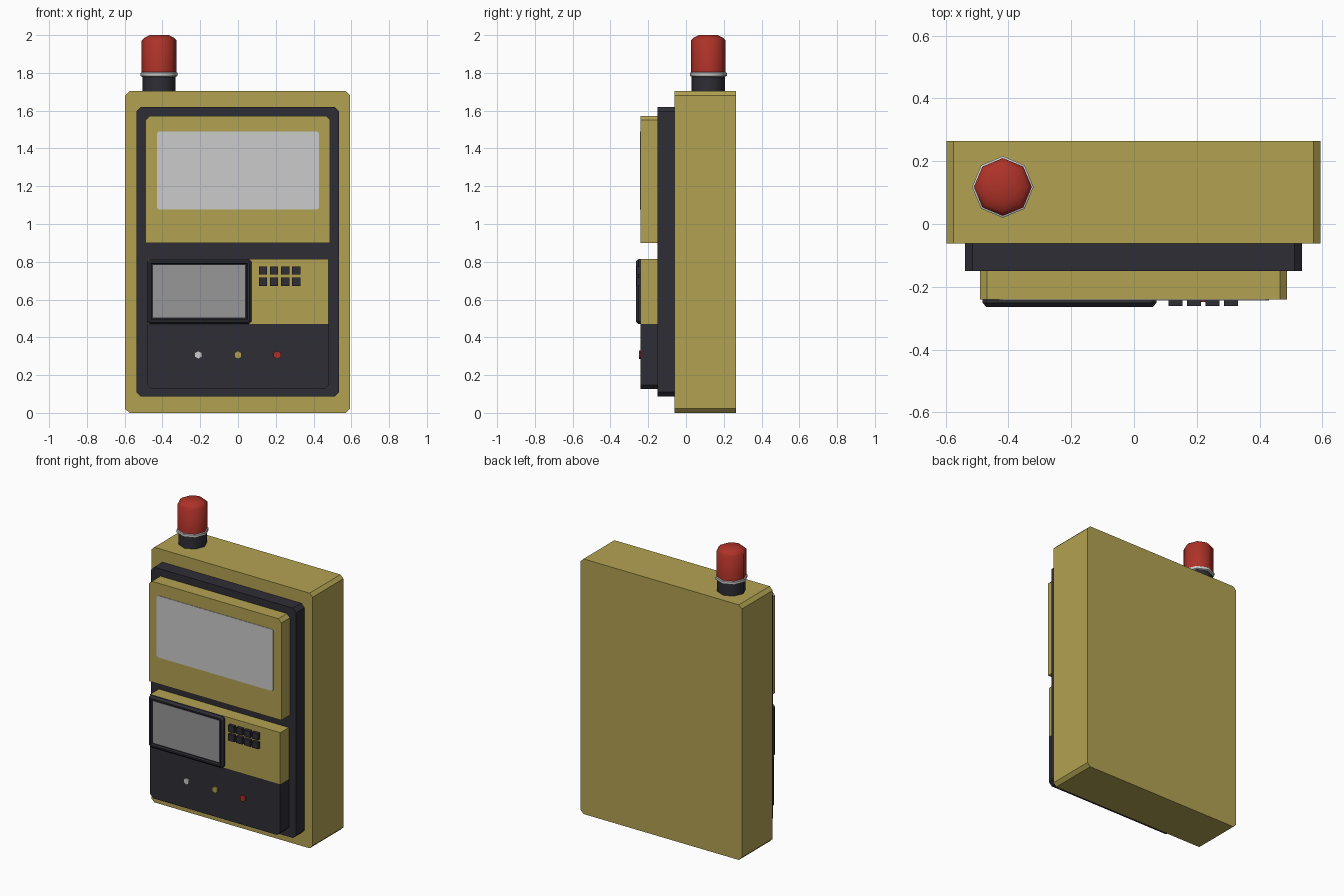
import bpy, bmesh, math

old = bpy.data.objects.get("Cube")
if old:
    bpy.data.objects.remove(old, do_unlink=True)


def material(name, r, g, b):
    m = bpy.data.materials.new(name)
    m.use_nodes = True
    m.diffuse_color = (r, g, b, 1)
    m.node_tree.nodes["Principled BSDF"].inputs["Base Color"].default_value = (r, g, b, 1)
    return m


mustard = material("mustard paint", 0.45, 0.365, 0.085)
charcoal = material("charcoal plastic", 0.027, 0.027, 0.036)
pale = material("pale panel", 0.6, 0.6, 0.6)
glass = material("grey glass", 0.31, 0.31, 0.31)
red = material("red lens", 0.42, 0.032, 0.021)


def finish(name, bm, mat):
    bmesh.ops.recalc_face_normals(bm, faces=bm.faces)
    mesh = bpy.data.meshes.new(name)
    bm.to_mesh(mesh)
    bm.free()
    mesh.materials.append(mat)
    ob = bpy.data.objects.new(name, mesh)
    bpy.context.collection.objects.link(ob)
    return ob


def outline(x0, x1, z0, z1, bottom, top):
    """Rectangle with cut corners, as x, z points."""
    pts = []
    for x, z, sx, sz, c in ((x0, z0, 1, 1, bottom), (x1, z0, -1, 1, bottom),
                            (x1, z1, -1, -1, top), (x0, z1, 1, -1, top)):
        if c == 0:
            pts.append((x, z))
        else:
            pair = [(x, z + sz * c), (x + sx * c, z)]
            pts += pair if sx == sz else pair[::-1]
    return pts


def plate(name, mat, x0, x1, z0, z1, front, back, bottom=0, top=0, edge=0, lip=0, recess=0):
    """Panel with cut corners, optional sloped front edge and sunken centre."""
    bm = bmesh.new()
    face = bm.faces.new([bm.verts.new((x, back, z))
                         for x, z in outline(x0, x1, z0, z1, bottom, top)])
    ring = bmesh.ops.extrude_face_region(bm, geom=[face])["geom"]
    cap = next(g for g in ring if isinstance(g, bmesh.types.BMFace))
    for v in cap.verts:
        v.co.y = front + edge
    bmesh.ops.recalc_face_normals(bm, faces=bm.faces)
    if edge:
        bmesh.ops.inset_region(bm, faces=[cap], thickness=edge)
        for v in cap.verts:
            v.co.y = front
    if lip:
        bmesh.ops.inset_region(bm, faces=[cap], thickness=lip)
        bmesh.ops.inset_region(bm, faces=[cap], thickness=0.005)
        for v in cap.verts:
            v.co.y = front + recess
    return finish(name, bm, mat)


def lathe(name, mat, profile, x, y, sides=8):
    """Turned part from radius, height points, closed at both ends."""
    bm = bmesh.new()
    rings = [[bm.verts.new((x + r * math.cos(math.tau * i / sides),
                            y + r * math.sin(math.tau * i / sides), z))
              for i in range(sides)] for r, z in profile]
    for a, b in zip(rings, rings[1:]):
        for i in range(sides):
            j = (i + 1) % sides
            bm.faces.new((a[i], a[j], b[j], b[i]))
    bm.faces.new(rings[0])
    bm.faces.new(rings[-1])
    ob = finish(name, bm, mat)
    bpy.ops.object.select_all(action="DESELECT")
    ob.select_set(True)
    bpy.context.view_layer.objects.active = ob
    bpy.ops.object.shade_smooth_by_angle(angle=math.radians(50))
    return ob


# Cabinet and backing panel
plate("cabinet", mustard, -0.597, 0.594, 0, 1.703, -0.062, 0.264, 0.022, 0.022)
plate("backing_panel", charcoal, -0.538, 0.535, 0.086, 1.62, -0.15, -0.06, 0.024, 0.024)

# Upper section with pale window
plate("upper_panel", mustard, -0.49, 0.488, 0.9, 1.572, -0.24, -0.148, 0, 0.022)
plate("upper_window", pale, -0.43, 0.43, 1.078, 1.49, -0.243, -0.238, 0.01, 0.01)

# Lower section
plate("control_panel", mustard, -0.48, 0.48, 0.47, 0.815, -0.24, -0.148)
plate("lower_panel", charcoal, -0.48, 0.48, 0.126, 0.47, -0.24, -0.148, 0.022, 0)

# Display with sunken screen
plate("display_frame", charcoal, -0.483, 0.072, 0.47, 0.815, -0.264, -0.238,
      0.015, 0.015, edge=0.013, lip=0.01, recess=0.012)
plate("display_screen", glass, -0.449, 0.037, 0.505, 0.783, -0.254, -0.249)

# Keypad
for row in range(2):
    for col in range(4):
        x, z = 0.132 + 0.059 * col, 0.754 - 0.06 * row
        plate(f"key_{row}_{col}", charcoal, x - 0.022, x + 0.022,
              z - 0.022, z + 0.022, -0.261, -0.238)

# Indicator lamps
for name, mat, x in (("pale_lamp", pale, -0.21), ("yellow_lamp", mustard, 0),
                     ("red_lamp", red, 0.208)):
    bm = bmesh.new()
    verts = [bm.verts.new((x + 0.022 * math.sin(math.tau * i / 6), y,
                           0.307 + 0.022 * math.cos(math.tau * i / 6)))
             for y in (-0.248, -0.238) for i in range(6)]
    bmesh.ops.convex_hull(bm, input=verts)
    bmesh.ops.dissolve_limit(bm, angle_limit=0.02, verts=bm.verts, edges=bm.edges)
    finish(name, bm, mat)

# Beacon
bx, by = -0.418, 0.118
lathe("beacon_base", charcoal, [(0.088, 1.69), (0.088, 1.79)], bx, by)
lathe("beacon_ring", pale, [(0.088, 1.779), (0.098, 1.784), (0.098, 1.8), (0.088, 1.806)], bx, by)
lathe("beacon_lens", red, [(0.092, 1.795), (0.092, 1.972), (0.078, 1.986), (0.05, 2.0)], bx, by)
